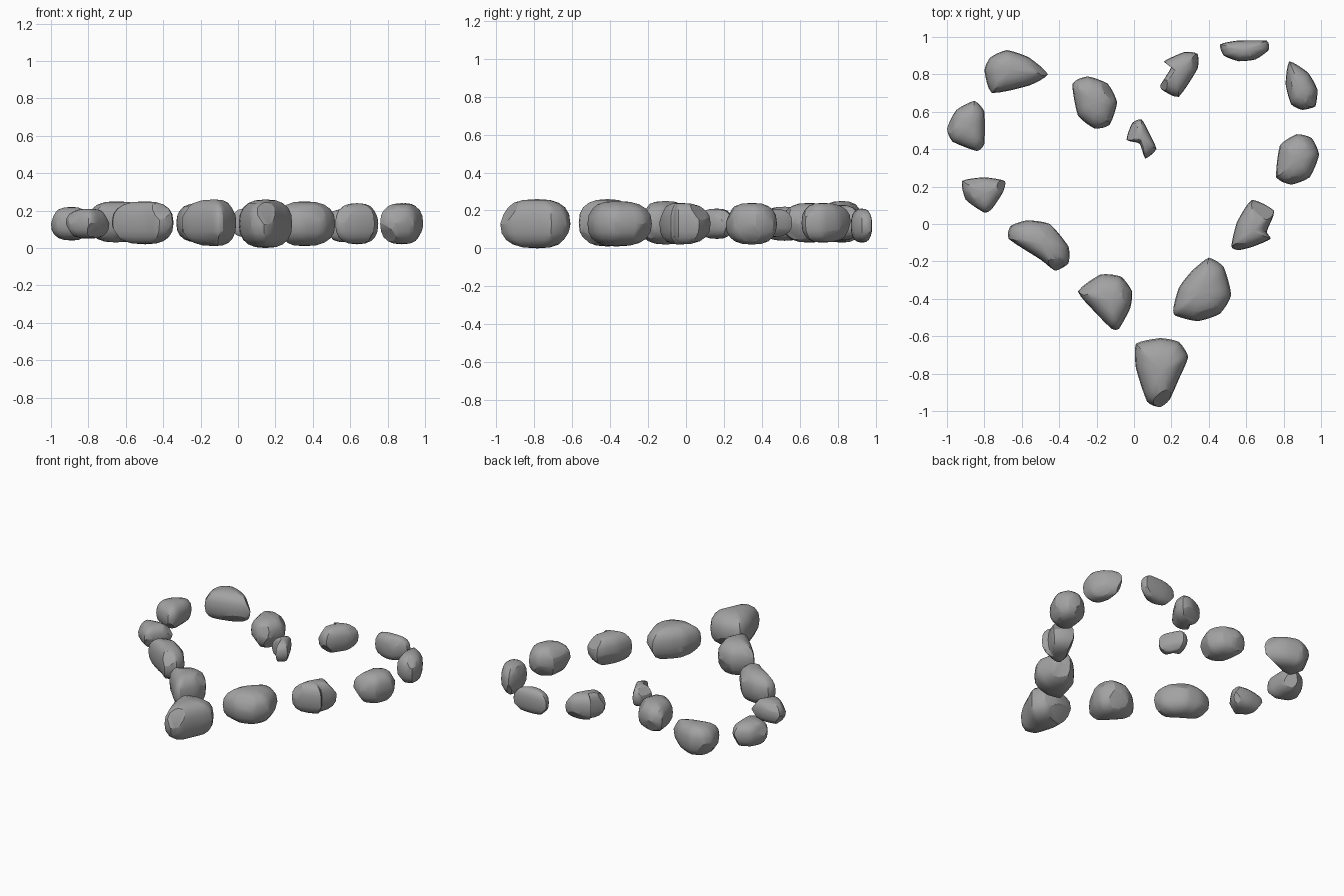
import bpy
import bmesh
import math
import random
from mathutils import Vector

random.seed(7)

cube = bpy.data.objects.get("Cube")
if cube:
    bpy.data.objects.remove(cube, do_unlink=True)

# Single stone colour
stone = bpy.data.materials.new("stone_grey")
stone.use_nodes = True
grey = (0.36, 0.36, 0.36, 1)
stone.diffuse_color = grey
stone.node_tree.nodes["Principled BSDF"].inputs["Base Color"].default_value = grey
stone.node_tree.nodes["Principled BSDF"].inputs["Roughness"].default_value = 0.8


def rounded_outline(flat, steps=4):
    """Closed smooth curve through plan points given in hundredths."""
    pts = [Vector((x, y)) / 100 for x, y in zip(flat[::2], flat[1::2])]
    count = len(pts)
    curve = []
    for i in range(count):
        a, b, c, d = (pts[(i + k) % count] for k in (-1, 0, 1, 2))
        for s in range(steps):
            t = s / steps
            smooth = (b * 2 + (c - a) * t + (a * 2 - b * 5 + c * 4 - d) * t ** 2
                      + (b * 3 - a - c * 3 + d) * t ** 3) / 2
            curve.append(smooth.lerp(b.lerp(c, t), 0.5))
    return curve


def chop(bm, point, normal):
    """Slice a flat facet off the stone."""
    geom = bm.verts[:] + bm.edges[:] + bm.faces[:]
    bmesh.ops.bisect_plane(bm, geom=geom, plane_co=point, plane_no=normal,
                           clear_outer=True)
    bmesh.ops.holes_fill(bm, edges=[e for e in bm.edges if e.is_boundary])


def rock(name, bottom, top, outline, facets=5, squareness=2.5, layers=10):
    """Stone with a plan outline, a bulging side and chipped facets."""
    ring = rounded_outline(outline)
    centre = sum(ring, Vector((0, 0))) / len(ring)
    low, high = bottom / 100, top / 100
    middle, half = (low + high) / 2, (high - low) / 2
    bm = bmesh.new()
    rows = []
    for k in range(1, layers):
        angle = math.pi * (k / layers - 0.5)
        spread = abs(math.cos(angle)) ** (2 / squareness)
        rise = math.copysign(abs(math.sin(angle)) ** (2 / squareness), angle)
        rows.append([bm.verts.new((*centre.lerp(p, spread), middle + half * rise))
                     for p in ring])
    count = len(ring)
    for lower, upper in zip(rows, rows[1:]):
        for i in range(count):
            j = (i + 1) % count
            bm.faces.new((lower[i], lower[j], upper[j], upper[i]))
    for row, z in ((rows[0], low), (rows[-1], high)):
        pole = bm.verts.new((*centre, z))
        for i in range(count):
            bm.faces.new((row[i], row[(i + 1) % count], pole))

    # Oblique chips around the shoulders, above and below
    start = random.uniform(0, math.tau)
    for i in range(facets):
        a = start + math.tau * i / facets + random.uniform(-0.3, 0.3)
        tilt = random.uniform(0.4, 0.9) * (1 if i % 2 else -1)
        normal = Vector((math.cos(a), math.sin(a), tilt)).normalized()
        base = Vector((*centre, middle))
        reach = max((v.co - base).dot(normal) for v in bm.verts)
        chop(bm, base + normal * reach * random.uniform(0.86, 0.95), normal)

    bmesh.ops.recalc_face_normals(bm, faces=bm.faces)
    mesh = bpy.data.meshes.new(name)
    bm.to_mesh(mesh)
    bm.free()
    mesh.materials.append(stone)
    obj = bpy.data.objects.new(name, mesh)
    bpy.context.collection.objects.link(obj)
    bpy.ops.object.select_all(action="DESELECT")
    obj.select_set(True)
    bpy.context.view_layer.objects.active = obj
    bpy.ops.object.shade_smooth_by_angle(angle=math.radians(28))


# Bottom tip and left side of the heart
rock("tip_rock", 0, 26,
     (1, -64, 14, -61, 24, -63, 29, -71, 24, -83, 19, -94, 14, -98, 7, -95, 1, -77), facets=2)
rock("left_lower_rock", 1, 25,
     (21, -45, 24, -34, 31, -25, 40, -18, 48, -23, 52, -38, 46, -48, 34, -52, 22, -49), facets=3)
rock("left_middle_rock", 2, 24,
     (52, -12, 55, 1, 63, 13, 75, 7, 71, -4, 73, -8, 64, -12, 56, -14), facets=4)
rock("left_side_rock", 2, 24,
     (76, 25, 78, 42, 87, 48, 95, 46, 99, 37, 94, 25, 84, 21), facets=6)
rock("left_shoulder_rock", 3, 24,
     (83, 87, 93, 81, 98, 72, 97, 63, 90, 61, 84, 64, 81, 75))

# Left lobe and the inner dip
rock("left_crown_rock", 3, 21,
     (46, 96, 55, 98, 71, 98, 72, 93, 65, 88, 56, 87, 48, 90), facets=3)
rock("left_lobe_rock", 4, 23,
     (14, 74, 20, 84, 16, 87, 27, 92, 34, 91, 34, 83, 24, 68, 16, 71), facets=4)
rock("dip_rock", 6, 21,
     (-4, 45, -1, 54, 4, 56, 8, 49, 12, 40, 6, 35, 3, 43), facets=3)

# Right lobe
rock("right_lobe_rock", 3, 24,
     (-33, 75, -25, 79, -14, 75, -9, 65, -13, 53, -21, 51, -30, 58), facets=6)
rock("right_crown_rock", 3, 25,
     (-80, 82, -77, 89, -68, 93, -56, 89, -46, 80, -56, 74, -76, 70), facets=3)
rock("right_shoulder_rock", 4, 22,
     (-100, 51, -95, 61, -85, 66, -80, 60, -80, 43, -84, 39, -97, 44), facets=3)

# Right side of the heart
rock("right_side_rock", 5, 21,
     (-92, 23, -80, 25, -69, 23, -70, 17, -76, 8, -80, 6, -90, 13), facets=6)
rock("right_middle_rock", 2, 25,
     (-67, -8, -66, -1, -57, 2, -45, 0, -35, -12, -35, -21, -42, -25, -50, -19), facets=5)
rock("right_lower_rock", 1, 26,
     (-30, -36, -18, -27, -7, -28, -1, -36, -2, -45, -8, -56, -12, -56, -21, -47), facets=5)
